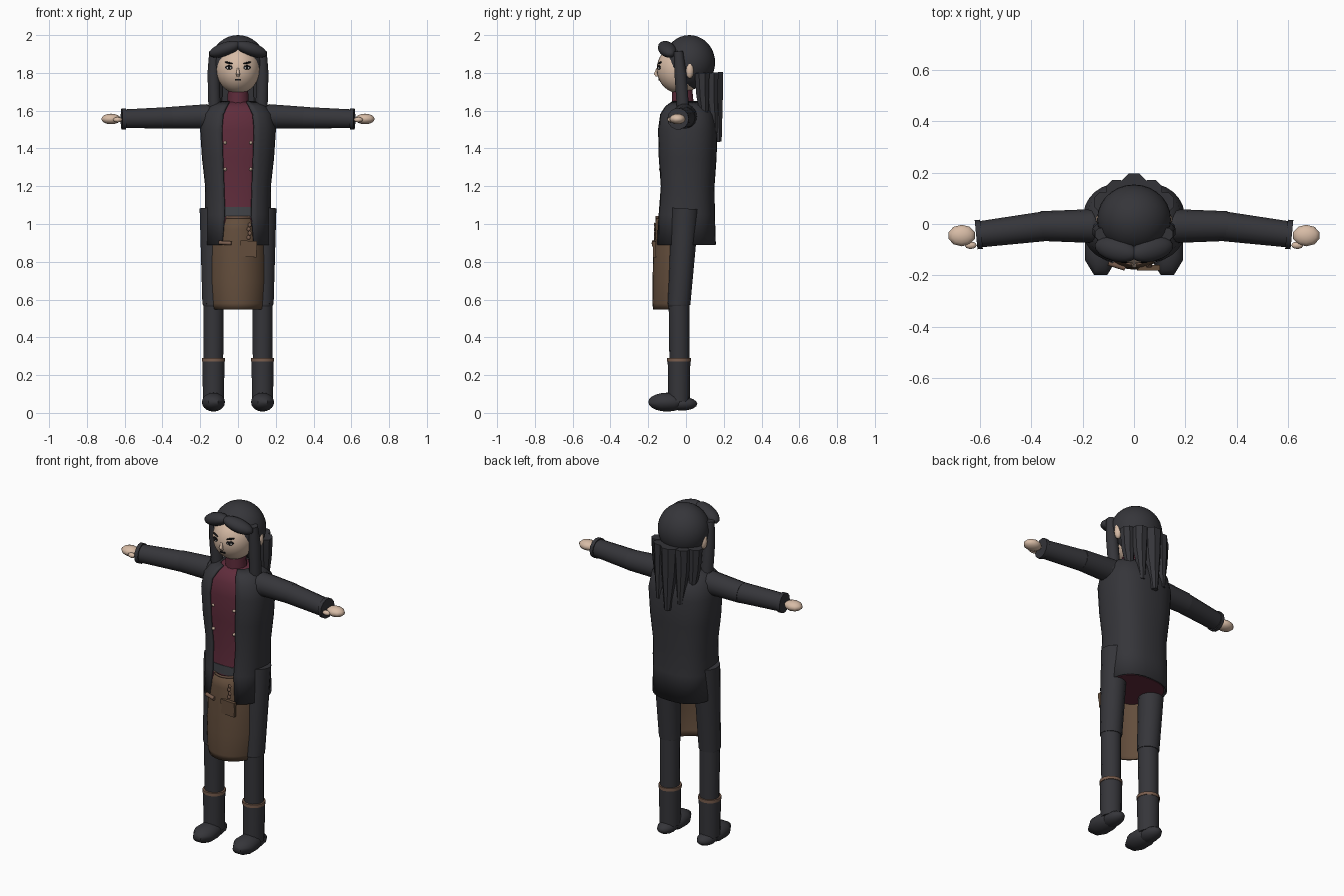
import bpy, bmesh, math
from mathutils import Vector, Matrix

if "Cube" in bpy.data.objects:
    bpy.data.objects.remove(bpy.data.objects["Cube"])

def material(name, rgb):
    m = bpy.data.materials.new(name)
    m.diffuse_color = (*rgb, 1)
    m.use_nodes = True
    m.node_tree.nodes["Principled BSDF"].inputs["Base Color"].default_value = m.diffuse_color
    return m

CHARCOAL = material("charcoal", (0.036, 0.036, 0.042))
GREY = material("belt grey", (0.055, 0.058, 0.066))
BURGUNDY = material("burgundy", (0.115, 0.025, 0.044))
BROWN = material("apron brown", (0.125, 0.075, 0.045))
TRIM = material("light leather", (0.19, 0.11, 0.075))
SKIN = material("skin", (0.68, 0.50, 0.38))
BLACK = material("black", (0.006, 0.006, 0.007))
WHITE = material("eye white", (0.6, 0.58, 0.55))

def finish(name, bm, mat, angle=50):
    bmesh.ops.recalc_face_normals(bm, faces=bm.faces)
    me = bpy.data.meshes.new(name)
    bm.to_mesh(me)
    bm.free()
    me.materials.append(mat)
    ob = bpy.data.objects.new(name, me)
    bpy.context.collection.objects.link(ob)
    bpy.ops.object.select_all(action='DESELECT')
    ob.select_set(True)
    bpy.context.view_layer.objects.active = ob
    bpy.ops.object.shade_smooth_by_angle(angle=math.radians(angle))
    return ob

def loft(name, rings, mat, closed=True, angle=50):
    """Skin a list of equal rings; closed rings get end caps."""
    bm = bmesh.new()
    rows = [[bm.verts.new(p) for p in r] for r in rings]
    n = len(rows[0])
    for a, b in zip(rows, rows[1:]):
        for i in range(n if closed else n - 1):
            j = (i + 1) % n
            bm.faces.new((a[i], a[j], b[j], b[i]))
    if closed:
        bm.faces.new(rows[0])
        bm.faces.new(rows[-1])
    return finish(name, bm, mat, angle)

def limb(name, stations, mat, sides=12, flat=1.0, angle=50):
    """Tapered tube through (point, radius) stations."""
    pts = [Vector(p) for p, _ in stations]
    axis = (pts[-1] - pts[0]).normalized()
    u = axis.cross(Vector((0, 1, 0))).normalized()
    v = axis.cross(u)
    rings = []
    for p, (_, r) in zip(pts, stations):
        rings.append([p + u * r * math.cos(a) + v * r * flat * math.sin(a)
                      for a in (2 * math.pi * (i + 0.5) / sides for i in range(sides))])
    return loft(name, rings, mat, True, angle)

def ball(name, c, r, mat, seg=20, rows=12, rot=(0, 0, 0), turn=0):
    bm = bmesh.new()
    bmesh.ops.create_uvsphere(bm, u_segments=seg, v_segments=rows, radius=1)
    spin = Matrix.Rotation(turn, 4, 'Z')
    ob_rot = Matrix.Rotation(rot[2], 4, 'Z') @ Matrix.Rotation(rot[1], 4, 'Y') @ Matrix.Rotation(rot[0], 4, 'X')
    bm.transform(Matrix.Translation(c) @ ob_rot @ Matrix.Diagonal((*r, 1)) @ spin)
    return finish(name, bm, mat)

def box(name, c, size, mat, tilt=0):
    bm = bmesh.new()
    bmesh.ops.create_cube(bm, size=1)
    bm.transform(Matrix.Translation(c) @ Matrix.Rotation(tilt, 4, 'Y') @ Matrix.Diagonal((*size, 1)))
    return finish(name, bm, mat, 30)

def arc(z, rx, yf, yb, t0, t1, n, p=0.8):
    """Rounded body section; angle 0 is the front."""
    pts = []
    for i in range(n):
        t = t0 + (t1 - t0) * i / (n - 1)
        s, c = math.sin(t), math.cos(t)
        pts.append((math.copysign(abs(s) ** p, s) * rx, (yf if c > 0 else yb) * abs(c) ** p, z))
    return pts

def thicken(ob, t):
    m = ob.modifiers.new("thickness", 'SOLIDIFY')
    m.thickness, m.offset = t, 0

TAU = 2 * math.pi
# z, half width, front, back, half opening
BODY = [(1.645, .09, -.075, .075, .045), (1.62, .145, -.11, .11, .06), (1.58, .18, -.138, .145, .078),
        (1.5, .195, -.15, .16, .085), (1.35, .185, -.146, .156, .08), (1.2, .168, -.135, .145, .074),
        (1.05, .168, -.146, .147, .07), (.89, .168, -.16, .152, .083)]

# Coat, open at the front, with the shirt inside
coat = []
for z, rx, yf, yb, o in BODY:
    t = math.asin((o / rx) ** 1.25)
    coat.append(arc(z, rx, yf, yb, t, TAU - t, 29))
thicken(loft("coat", coat, CHARCOAL, False), .012)
def section(z, rx, yf, yb, k):
    return arc(z, rx * k, yf * k, yb * k, 0, TAU * 23 / 24, 24)
loft("shirt", [section(*b[:4], .94) for b in BODY], BURGUNDY)
limb("collar", [((0, -.015, 1.6), .062), ((0, -.02, 1.71), .055)], BURGUNDY)
loft("belt", [section(z, .166, -.144, .146, .96) for z in (1.09, 1.03)], GREY)

# Apron hanging in front of the legs
HALF = math.radians(84)
apron = [arc(z, rx, -ry, ry, -HALF, HALF, 17, 1) for z, rx, ry in
         [(1.04, .105, .155), (.97, .132, .162), (.89, .152, .169), (.7, .157, .173),
          (.58, .152, .174), (.548, .143, .17)]]
thicken(loft("apron", apron, BROWN, False), .008)
thicken(loft("apron_hem", [arc(z, .108, -.159, 0, -.8, .8, 9, 1) for z in (1.042, 1.03)], TRIM, False), .006)
box("pouch", (.057, -.168, .868), (.085, .016, .085), BROWN, .05)
box("pouch_flap", (.057, -.178, .897), (.088, .006, .028), BROWN, .05)
for i in range(4):
    ball("chain_link", (.062 - .006 * (i % 2), -.165, .995 - .022 * i), (.01, .005, .012), TRIM, 8, 6)
limb("tool_handle", [((-.1, -.152, .902), .011), ((-.035, -.172, .898), .011)], TRIM, 8)

for s in (-1, 1):
    # Arms
    ball("shoulder", (s * .175, -.008, 1.567), (.07, .066, .066), CHARCOAL)
    limb("upper_arm", [((s * .16, -.008, 1.57), .066), ((s * .365, -.008, 1.563), .058)], CHARCOAL, 14)
    ball("elbow", (s * .36, -.008, 1.563), (.04, .056, .056), CHARCOAL, 14, 8)
    limb("forearm", [((s * .35, -.009, 1.563), .058), ((s * .6, -.04, 1.557), .051)], CHARCOAL, 14)
    limb("cuff", [((s * .595, -.04, 1.557), .057), ((s * .616, -.042, 1.557), .057)], CHARCOAL, 14)
    ball("hand", (s * .672, -.045, 1.556), (.054, .042, .028), SKIN, 10, 8)
    ball("thumb", (s * .637, -.083, 1.552), (.024, .015, .014), SKIN, 8, 6)
    # Legs and boots
    limb("thigh", [((s * .131, -.004, 1.082), .074), ((s * .13, -.037, .575), .06)], CHARCOAL, 14)
    ball("knee", (s * .13, -.038, .575), (.058, .058, .03), CHARCOAL, 14, 8)
    limb("shin", [((s * .13, -.037, .59), .055), ((s * .13, -.035, .27), .053)], CHARCOAL, 14)
    limb("boot_shaft", [((s * .13, -.037, .285), .06), ((s * .13, -.037, .06), .057)], CHARCOAL, 14)
    limb("boot_band", [((s * .13, -.037, .29), .063), ((s * .13, -.037, .272), .063)], TRIM, 14)
    ball("boot_toe", (s * .13, -.1, .057), (.066, .108, .05), CHARCOAL, 8, 10, turn=math.pi / 8)
    ball("boot_heel", (s * .13, -.02, .048), (.05, .08, .036), CHARCOAL, 12, 8)
    # Coat buttons
    for z in (1.43, 1.29):
        ball("button", (s * .068, -.132, z), (.009, .012, .009), SKIN, 8, 6)

# Head
ball("face", (0, -.03, 1.82), (.116, .125, .13), SKIN, 28, 18)
ball("hair_cap", (0, .018, 1.856), (.144, .136, .144), CHARCOAL, 28, 18)
def face_y(x, z):
    return -.03 - .125 * math.sqrt(max(0, 1 - (x / .116) ** 2 - ((z - 1.82) / .13) ** 2))
limb("nose", [((0, -.152, 1.825), .005), ((0, -.16, 1.795), .011), ((0, -.15, 1.78), .009)], SKIN, 8)
box("mouth", (0, face_y(0, 1.763), 1.763), (.032, .008, .007), BLACK)
for s in (-1, 1):
    y = face_y(.048, 1.828)
    yaw = s * .4
    ball("eye_outline", (s * .048, y, 1.829), (.022, .005, .012), BLACK, 14, 8, (0, 0, yaw))
    ball("eye_white", (s * .048, y - .002, 1.826), (.016, .005, .007), WHITE, 12, 8, (0, 0, yaw))
    ball("iris", (s * .047, y - .004, 1.827), (.008, .005, .008), BLACK, 10, 6, (0, 0, yaw))
    ball("brow", (s * .048, face_y(.048, 1.853), 1.853), (.025, .006, .005), BLACK, 10, 6, (0, -s * .2, yaw))
    ball("ear", (s * .128, .02, 1.815), (.022, .022, .045), SKIN, 10, 8)
    # Swept fringe and side locks
    ball("fringe", (s * .07, -.1, 1.925), (.09, .046, .036), CHARCOAL, 16, 10, (0, s * .32, s * .25))
    limb("side_lock", [((s * .128, -.04, 1.915), .026), ((s * .13, -.03, 1.8), .034),
                       ((s * .124, -.015, 1.6), .035)], CHARCOAL, 8)
    # Back locks
    limb("outer_back_lock", [((s * .118, .085, 1.8), .042), ((s * .116, .088, 1.68), .036),
                             ((s * .11, .1, 1.53), .016)], CHARCOAL, 8, angle=35)
    limb("inner_back_lock", [((s * .068, .13, 1.8), .045), ((s * .07, .132, 1.68), .04),
                             ((s * .07, .152, 1.48), .016)], CHARCOAL, 8, angle=35)
limb("centre_back_lock", [((0, .148, 1.802), .053), ((0, .153, 1.65), .045), ((0, .172, 1.435), .018)],
     CHARCOAL, 8, angle=35)
